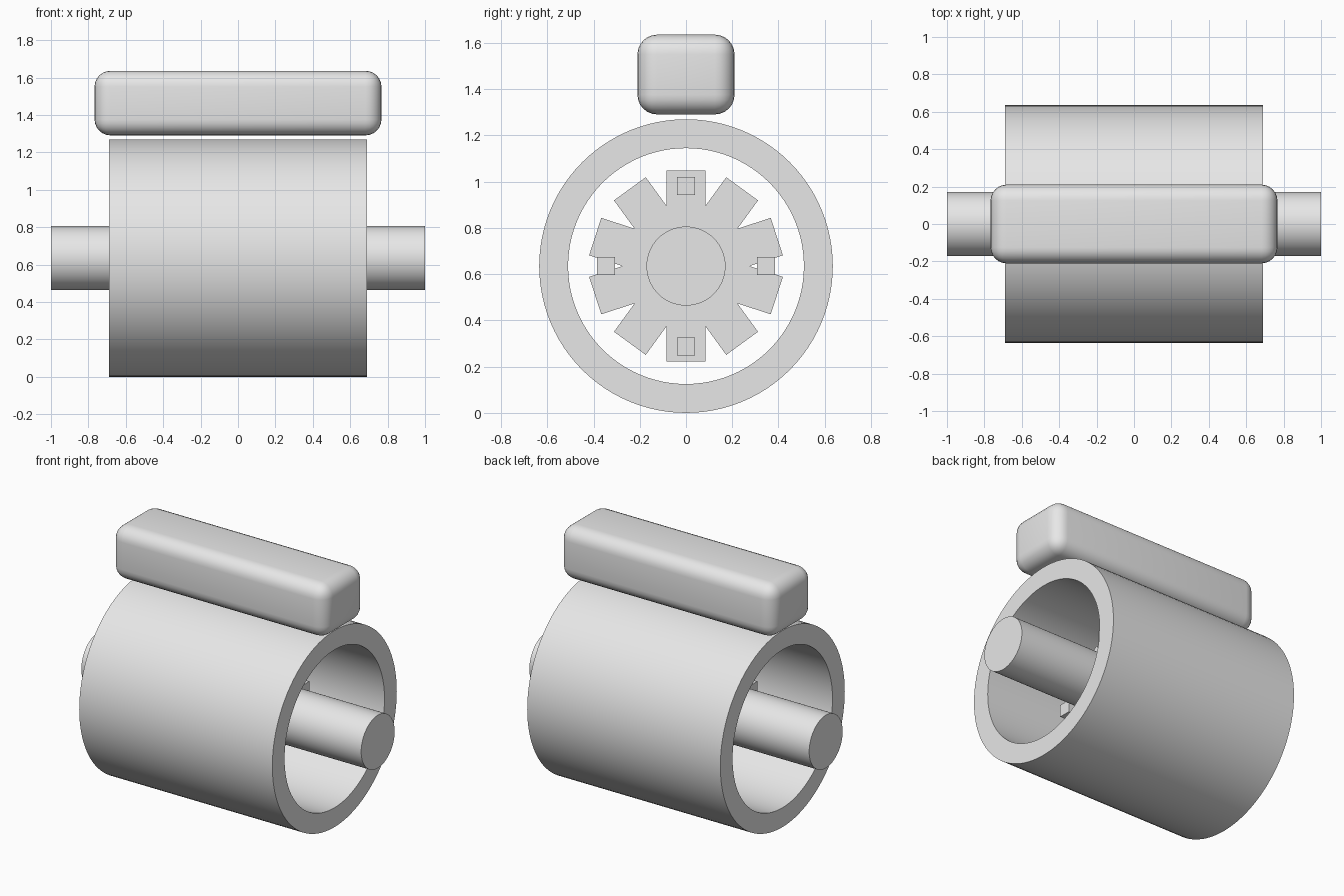
import bpy, bmesh, math
from mathutils import Matrix

cube = bpy.data.objects.get("Cube")
if cube:
    bpy.data.objects.remove(cube, do_unlink=True)

AXIS_Z = 0.635   # height of the shaft axis
TEETH = 10

grey = bpy.data.materials.new("plain_grey")
grey.use_nodes = True
grey.diffuse_color = (0.8, 0.8, 0.8, 1)
grey.node_tree.nodes["Principled BSDF"].inputs["Base Color"].default_value = (0.8, 0.8, 0.8, 1)


def make_object(name, bm, z=AXIS_Z, smooth=False):
    bmesh.ops.recalc_face_normals(bm, faces=bm.faces)
    mesh = bpy.data.meshes.new(name)
    bm.to_mesh(mesh)
    bm.free()
    mesh.materials.append(grey)
    obj = bpy.data.objects.new(name, mesh)
    obj.location.z = z
    bpy.context.collection.objects.link(obj)
    if smooth:
        bpy.ops.object.select_all(action='DESELECT')
        obj.select_set(True)
        bpy.context.view_layer.objects.active = obj
        bpy.ops.object.shade_smooth_by_angle(angle=math.radians(35))
    return obj


def extrude_outline(bm, points, half):
    """Solid prism along x from an outline of (y, z) points."""
    face = bm.faces.new([bm.verts.new((-half, y, z)) for y, z in points])
    side = bmesh.ops.extrude_face_region(bm, geom=[face])["geom"]
    verts = [v for v in side if isinstance(v, bmesh.types.BMVert)]
    bmesh.ops.translate(bm, verts=verts, vec=(2 * half, 0, 0))


def ring(radius, angles):
    return [(radius * math.cos(a), radius * math.sin(a)) for a in angles]


def box(bm, size, centre=(0, 0, 0)):
    matrix = Matrix.Translation(centre) @ Matrix.Diagonal((*size, 1))
    bmesh.ops.create_cube(bm, size=1, matrix=matrix)


# Hollow housing: a rectangular wall section spun around the x axis
bm = bmesh.new()
section = [bm.verts.new((x, 0, r)) for x, r in
           [(-0.69, 0.635), (0.69, 0.635), (0.69, 0.51), (-0.69, 0.51)]]
edges = [bm.edges.new((section[i], section[(i + 1) % 4])) for i in range(4)]
bmesh.ops.spin(bm, geom=section + edges, cent=(0, 0, 0), axis=(1, 0, 0),
               angle=math.tau, steps=96, use_merge=True)
bmesh.ops.remove_doubles(bm, verts=bm.verts, dist=0.0001)
make_object("housing_tube", bm, smooth=True)

# Shaft through the whole motor
bm = bmesh.new()
extrude_outline(bm, ring(0.171, [math.tau * i / 64 for i in range(64)]), 1.0)
make_object("shaft", bm, smooth=True)

# Rotor core: straight-sided teeth around the shaft
bm = bmesh.new()
half_tooth, tip = 0.085, 0.413
valley = half_tooth / math.sin(math.pi / TEETH)
corner = math.hypot(tip, half_tooth)
spread = math.atan2(half_tooth, tip)
outline = []
for i in range(TEETH):
    a = math.pi / 2 + math.tau * i / TEETH
    outline += ring(corner, [a - spread, a + spread])
    outline += ring(valley, [a + math.pi / TEETH])
extrude_outline(bm, outline, 0.14)
make_object("rotor_core", bm)

# Four square bars along the rotor
bm = bmesh.new()
for y, z in ring(0.347, [math.pi / 2 * i for i in range(4)]):
    box(bm, (0.48, 0.078, 0.078), (0, y, z))
make_object("rotor_bars", bm)

# Rounded block above the housing
bm = bmesh.new()
box(bm, (1.534, 0.42, 0.345))
bmesh.ops.bevel(bm, geom=bm.edges[:], offset=0.085, segments=6,
                profile=0.5, affect='EDGES')
make_object("top_block", bm, z=1.4635, smooth=True)
